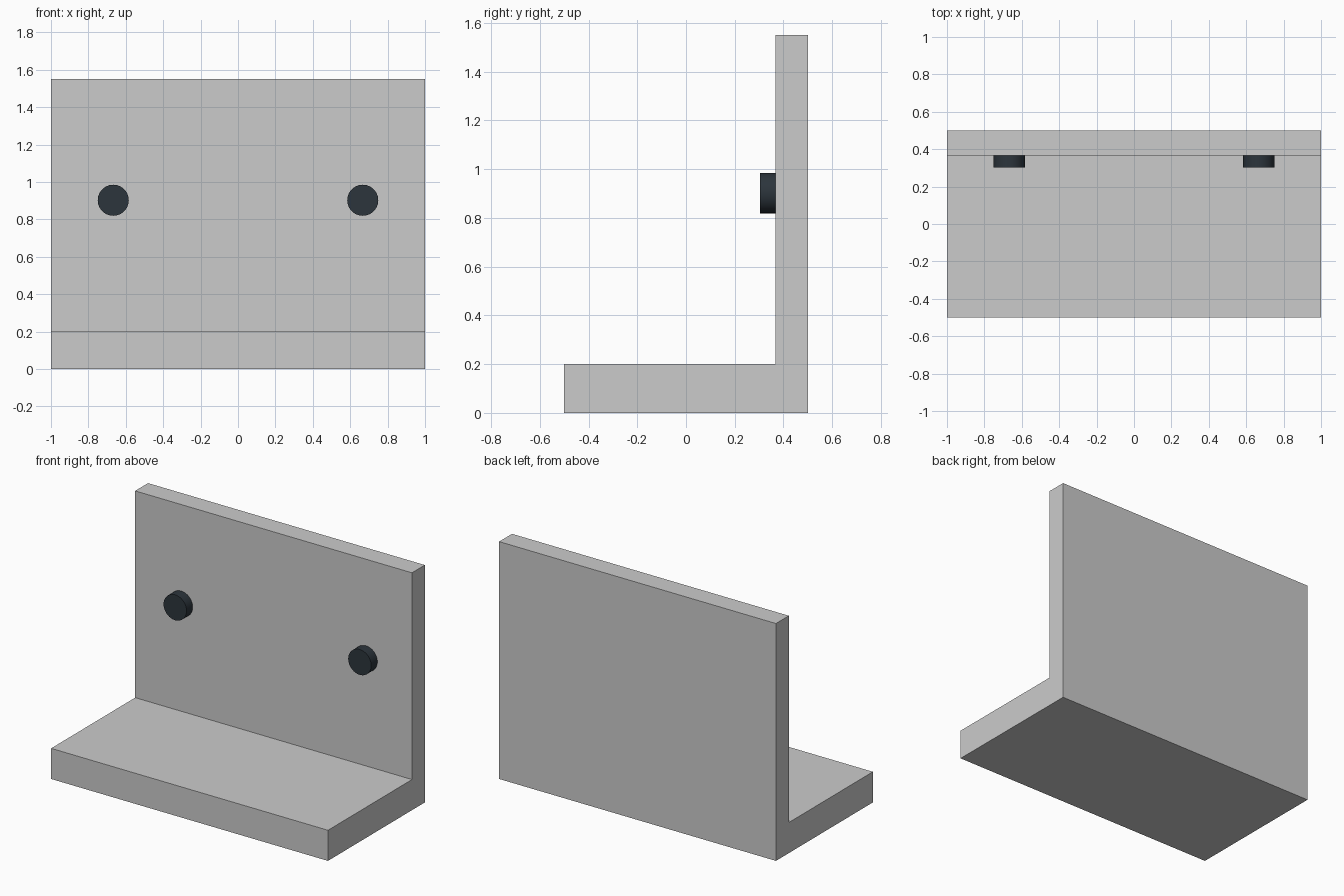
import bpy, bmesh
from math import pi

if "Cube" in bpy.data.objects:
    bpy.data.objects.remove(bpy.data.objects["Cube"])

WALL_Y = 0.367   # front face of the upright wall


def extrude_profile(name, points, half_width):
    """Extrude a (y, z) outline along x, centred on x = 0."""
    bm = bmesh.new()
    face = bm.faces.new([bm.verts.new((-half_width, y, z)) for y, z in points])
    ext = bmesh.ops.extrude_face_region(bm, geom=[face])
    verts = [g for g in ext["geom"] if isinstance(g, bmesh.types.BMVert)]
    bmesh.ops.translate(bm, verts=verts, vec=(2 * half_width, 0, 0))
    bmesh.ops.recalc_face_normals(bm, faces=bm.faces)
    mesh = bpy.data.meshes.new(name)
    bm.to_mesh(mesh)
    bm.free()
    obj = bpy.data.objects.new(name, mesh)
    bpy.context.collection.objects.link(obj)
    return obj


# L-shaped body: thick base plate and upright back wall
extrude_profile("angle_bracket", [(-0.5, 0), (0.5, 0), (0.5, 1.55),
                                  (WALL_Y, 1.55), (WALL_Y, 0.2), (-0.5, 0.2)], 1.0)

# Dark round studs on the front of the wall
dark = bpy.data.materials.new("dark_stud")
dark.diffuse_color = (0.025, 0.035, 0.045, 1)
dark.use_nodes = True
dark.node_tree.nodes["Principled BSDF"].inputs["Base Color"].default_value = dark.diffuse_color
for side, x in (("left", -0.667), ("right", 0.667)):
    bpy.ops.mesh.primitive_cylinder_add(
        vertices=48, radius=0.083, depth=WALL_Y - 0.303,
        location=(x, (WALL_Y + 0.303) / 2, 0.902), rotation=(pi / 2, 0, 0))
    stud = bpy.context.object
    stud.name = side + "_stud"
    stud.data.materials.append(dark)
    bpy.ops.object.shade_smooth_by_angle()
